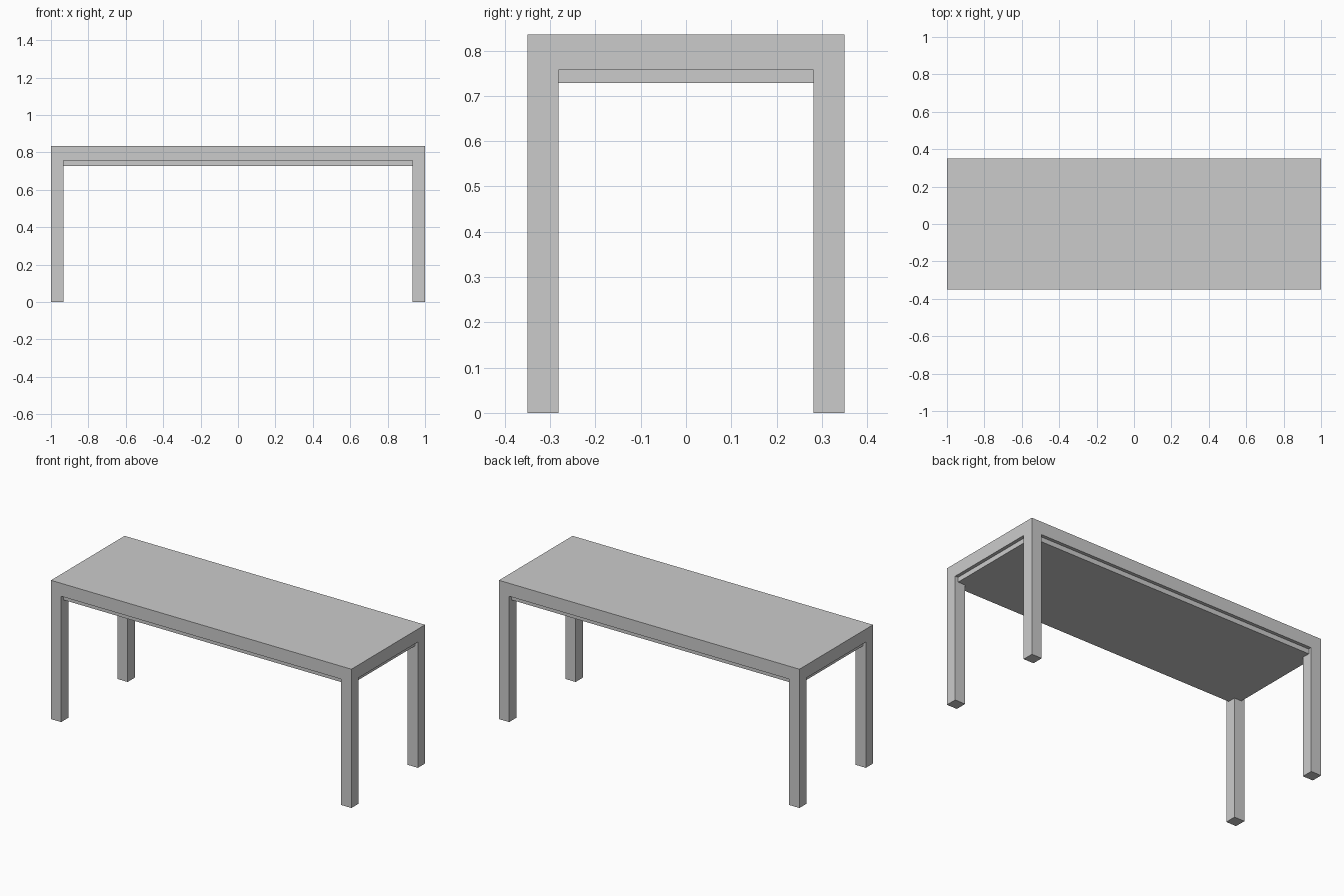
import bpy, bmesh

if "Cube" in bpy.data.objects:
    bpy.data.objects.remove(bpy.data.objects["Cube"])

HX, HY = 1.0, 0.35          # half length and depth
LEG = 0.068                 # leg thickness
TOP, RIM, PANEL = 0.835, 0.757, 0.728
INSET = 0.02                # panel set back from the rim


def finish(bm, name):
    bmesh.ops.recalc_face_normals(bm, faces=bm.faces)
    mesh = bpy.data.meshes.new(name)
    bm.to_mesh(mesh)
    bm.free()
    obj = bpy.data.objects.new(name, mesh)
    bpy.context.collection.objects.link(obj)
    return obj


# Table frame: a 3x3 slab whose four corner cells extrude down into legs
bm = bmesh.new()
xs = (-HX, -HX + LEG, HX - LEG, HX)
ys = (-HY, -HY + LEG, HY - LEG, HY)
grid = [[bm.verts.new((x, y, RIM)) for y in ys] for x in xs]
cells = {}
for i in range(3):
    for j in range(3):
        cells[i, j] = bm.faces.new((grid[i][j], grid[i + 1][j],
                                    grid[i + 1][j + 1], grid[i][j + 1]))


def extrude_to(faces, z, keep):
    geom = bmesh.ops.extrude_face_region(bm, geom=faces, use_keep_orig=keep)["geom"]
    for v in geom:
        if isinstance(v, bmesh.types.BMVert):
            v.co.z = z


extrude_to(list(cells.values()), TOP, True)
corners = [cells[i, j] for i in (0, 2) for j in (0, 2)]
extrude_to(corners, 0.0, False)
# Remove any corner cell left inside the legs
inner = [f for f in corners if f.is_valid]
if inner:
    bmesh.ops.delete(bm, geom=inner, context='FACES_ONLY')
finish(bm, "table_frame")

# Under panel hanging slightly below the rim
bm = bmesh.new()
bmesh.ops.create_cube(bm, size=1.0)
for v in bm.verts:
    v.co.x *= 2 * (HX - INSET)
    v.co.y *= 2 * (HY - INSET)
    v.co.z = PANEL if v.co.z < 0 else RIM
finish(bm, "under_panel")
